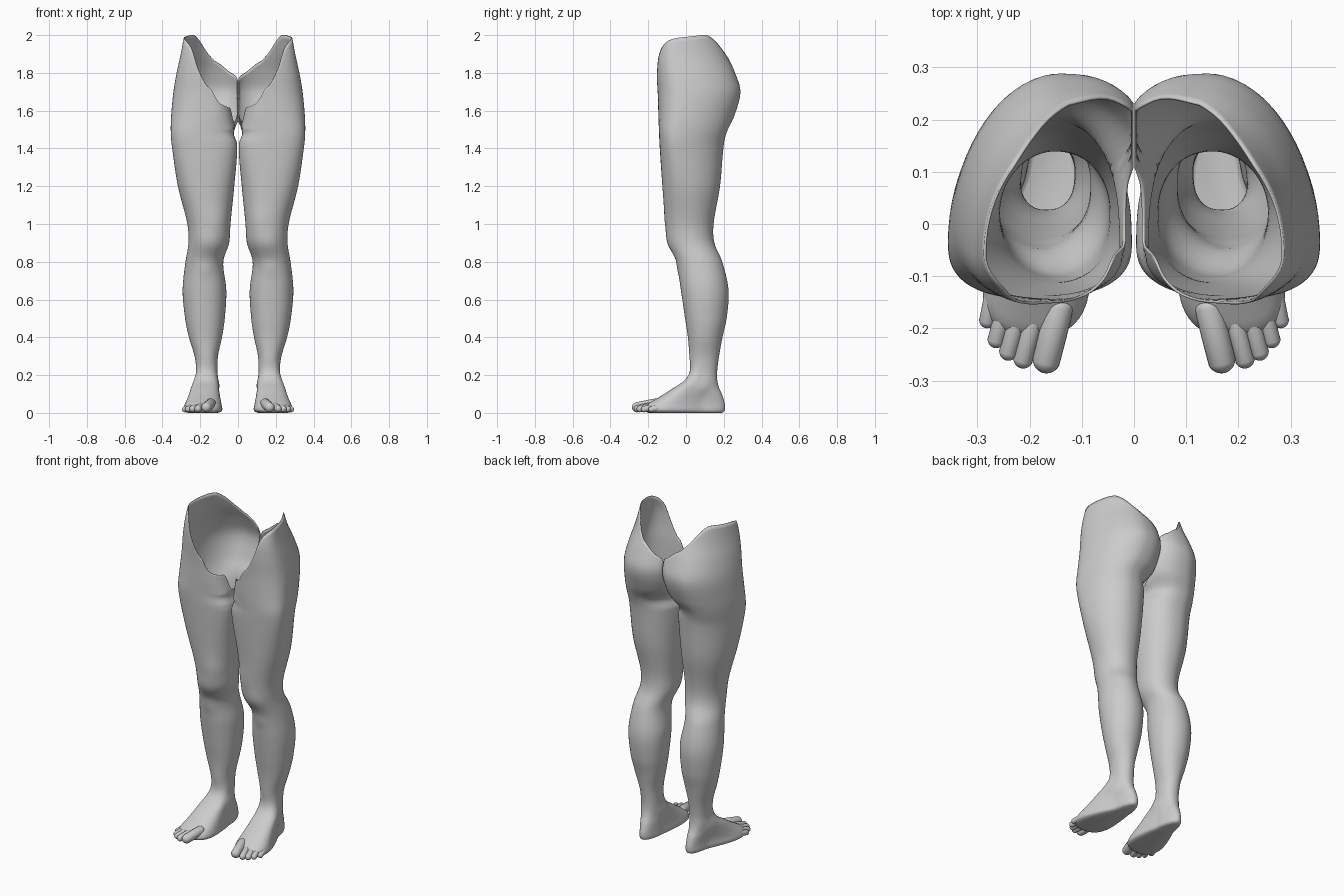
import bpy
import bmesh
from math import sin, cos, radians, exp, copysign
from mathutils import Matrix, Vector

cube = bpy.data.objects.get("Cube")
if cube:
    bpy.data.objects.remove(cube, do_unlink=True)

COLUMNS, LOWER_ROWS, UPPER_ROWS = 72, 84, 26
HIP_START = 1.4

skin = bpy.data.materials.new("plain_grey")
skin.use_nodes = True
skin.diffuse_color = (0.6, 0.6, 0.6, 1)
skin.node_tree.nodes["Principled BSDF"].inputs["Base Color"].default_value = (0.6, 0.6, 0.6, 1)

# Leg outline by height: z, inner x, outer x, front y, back y
FOOT = [
    (0, .112, .204, -.2, .188),
    (.006, .1, .214, -.212, .2),
    (.02, .096, .218, -.218, .206),
    (.045, .098, .216, -.205, .206),
    (.07, .1, .216, -.165, .2),
    (.1, .102, .218, -.115, .19),
    (.13, .104, .22, -.07, .176),
    (.17, .106, .222, -.01, .166),
    (.22, .108, .22, .02, .165),
    (.3, .106, .23, .018, .175),
]
LEG = [
    (.4, .085, .26, .01, .193),
    (.5, .07, .28, -.005, .215),
    (.65, .062, .293, -.027, .225),
    (.8, .078, .278, -.05, .192),
    (.9, .047, .262, -.092, .15),
    (1, .04, .268, -.108, .146),
    (1.2, .02, .318, -.125, .18),
    (1.42, .004, .351, -.14, .2),
    (1.49, .022, .356, -.143, .217),
    (1.57, -.035, .354, -.146, .255),
    (1.7, -.06, .342, -.15, .288),
    (1.8, -.06, .325, -.158, .26),
    (1.9, -.06, .303, -.158, .215),
    (2, -.06, .285, -.13, .18),
]
# Height of the open rim by angle: 0 outer, 90 back, 180 inner, 270 front
RIM = [
    (0, 1.985), (25, 1.995), (45, 2), (60, 1.965), (75, 1.91), (90, 1.865),
    (110, 1.81), (130, 1.765), (141, 1.68), (153, 1.55), (170, 1.51),
    (185, 1.53), (198, 1.605), (220, 1.62), (250, 1.645), (270, 1.71),
    (290, 1.82), (310, 1.925), (330, 1.965), (360, 1.985),
]
# Bony and muscular swellings: centre, radius, height
BUMPS = [
    ((.16, -.09, .9), .06, .007),
    ((.17, -.04, .76), .04, .005),
    ((.225, .09, .13), .035, .009),
    ((.105, .07, .15), .035, .008),
    ((.11, -.08, 1.02), .06, .006),
]


def smooth(t):
    t = min(max(t, 0), 1)
    return t * t * (3 - 2 * t)


def sample(table, key):
    """Smooth curve through the rows of a table."""
    last = len(table) - 1
    key = min(max(key, table[0][0]), table[last][0])
    i = max(k for k in range(last) if table[k][0] <= key)

    def slope(k, c):
        a, b = table[max(k - 1, 0)], table[min(k + 1, last)]
        return (b[c] - a[c]) / (b[0] - a[0])

    p, q = table[i], table[i + 1]
    span = q[0] - p[0]
    t = (key - p[0]) / span
    s = smooth(t)
    return [p[c] * (1 - s) + q[c] * s
            + span * t * (1 - t) * (slope(i, c) * (1 - t) - slope(i + 1, c) * t)
            for c in range(1, len(p))]


def power(value, exponent):
    return copysign(abs(value) ** exponent, value)


def surface_point(z, angle):
    inner, outer, front, back = sample(FOOT + LEG, z)
    c, s = cos(angle), sin(angle)
    hip = smooth((z - 1) / .5)
    foot = smooth((.3 - z) / .15)
    # The outer back is rounder than the other quarters, the big toe side squarer
    roundness = .92 - .12 * hip
    if c > 0 and s > 0:
        roundness = 1.03 - .1 * foot
    elif c < 0 and s < 0:
        roundness -= .2 * foot
    cx, cy = (inner + outer) / 2, (front + back) / 2 - .075 * hip
    # The front of the groin stays clear of the centre line
    clear = max(inner, .01 + .15 * (z - 1.45)) if z > HIP_START else inner
    inner += (clear - inner) * smooth((.3 - s) / .5)
    half_x = outer - cx if c > 0 else cx - inner
    half_y = back - cy if s > 0 else cy - front
    y = cy + half_y * power(s, roundness)
    # The foot flares and turns outward toward the toes
    half_x *= 1 + foot * 1.2 * max(0, .08 - y) / .28
    x = cx + half_x * power(c, roundness) + foot * .15 * max(0, .1 - y)
    point = Vector((x, y, z))
    outward = Vector((x - cx, y - cy, 0)).normalized()
    for centre, radius, height in BUMPS:
        distance = (point - Vector(centre)).length / radius
        point += outward * height * exp(-distance * distance)
    point.x = max(point.x, .001)
    return point


def finish(bm, name):
    mesh = bpy.data.meshes.new(name)
    bm.to_mesh(mesh)
    bm.free()
    mesh.materials.append(skin)
    obj = bpy.data.objects.new(name, mesh)
    bpy.context.collection.objects.link(obj)
    bpy.ops.object.select_all(action="DESELECT")
    obj.select_set(True)
    bpy.context.view_layer.objects.active = obj
    bpy.ops.object.shade_smooth_by_angle(angle=radians(50))
    return obj


def build_leg(side, name):
    """Hollow leg and foot, open along the hip rim."""
    bm = bmesh.new()
    rows = []
    for r in range(LOWER_ROWS + UPPER_ROWS + 1):
        ring = []
        for k in range(COLUMNS):
            degrees = 360 * k / COLUMNS
            if r <= LOWER_ROWS:
                z = HIP_START * (r / LOWER_ROWS) ** 1.5
            else:
                rise = (r - LOWER_ROWS) / UPPER_ROWS
                z = HIP_START + rise * (sample(RIM, degrees)[0] - HIP_START)
            p = surface_point(z, radians(degrees))
            ring.append(bm.verts.new((p.x * side, p.y, min(z, 2))))
        rows.append(ring)
    for low, high in zip(rows, rows[1:]):
        for k in range(COLUMNS):
            n = (k + 1) % COLUMNS
            bm.faces.new((low[k], low[n], high[n], high[k]))
    bm.faces.new(list(reversed(rows[0])))
    if side < 0:
        bmesh.ops.reverse_faces(bm, faces=bm.faces[:])
    leg = finish(bm, name)
    shell = leg.modifiers.new("shell", "SOLIDIFY")
    shell.thickness = .005
    shell.offset = -1


# Toes: tip x, tip y, radius, straight half length, outward turn
TOES = [
    (.174, -.286, .027, .05, 14),
    (.217, -.277, .019, .055, 15),
    (.245, -.262, .018, .055, 15),
    (.268, -.238, .017, .05, 15),
    (.284, -.2, .016, .04, 12),
]


def build_toes(side, name):
    bm = bmesh.new()
    for tip_x, tip_y, radius, stretch, turn in TOES:
        made = bmesh.ops.create_uvsphere(bm, u_segments=20, v_segments=14, radius=radius)
        for v in made["verts"]:
            if abs(v.co.z) > radius * .01:
                v.co.z += copysign(stretch, v.co.z)
        reach = radius + stretch
        yaw, pitch = radians(turn), radians(11)
        place = (Matrix.Translation((side * (tip_x - sin(yaw) * reach),
                                     tip_y + cos(yaw) * reach,
                                     radius + .003 + stretch * sin(pitch)))
                 @ Matrix.Rotation(yaw * side, 4, "Z")
                 @ Matrix.Rotation(pitch, 4, "X")
                 @ Matrix.Rotation(radians(90), 4, "X"))
        bmesh.ops.transform(bm, matrix=place, verts=made["verts"])
    finish(bm, name)


for side, label in ((1, "left"), (-1, "right")):
    build_leg(side, label + "_leg")
    build_toes(side, label + "_toes")
